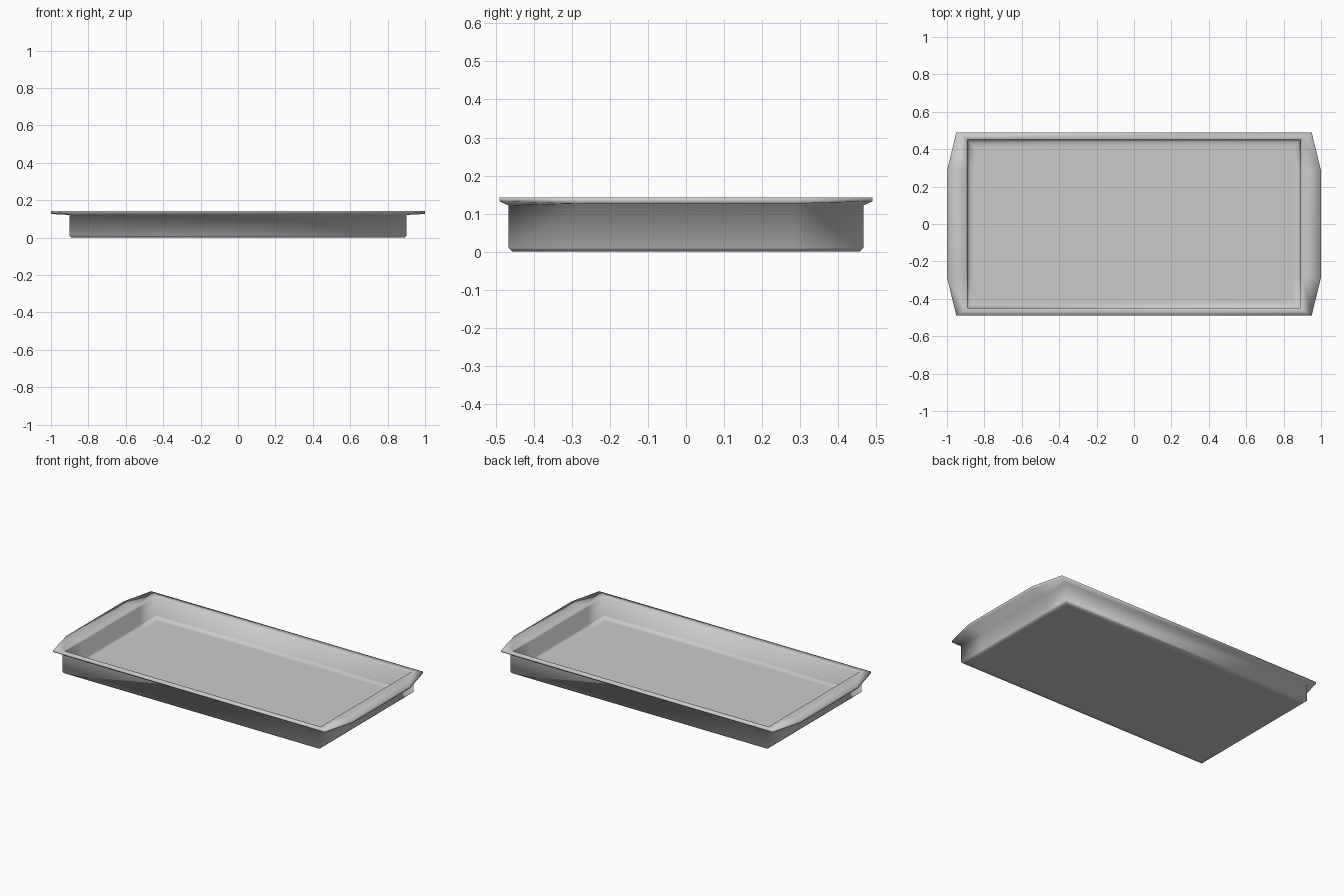
import bpy, bmesh, math

if "Cube" in bpy.data.objects:
    bpy.data.objects.remove(bpy.data.objects["Cube"])

E = 0.285  # half length of the straight part of each end

# Cross-section from underside to inner floor:
# corner x, corner y, corner z, end x, end z
profile = [
    (0.86, 0.43, 0.0, 0.86, 0.0),          # underside
    (0.89, 0.457, 0.0, 0.89, 0.0),
    (0.90, 0.467, 0.010, 0.90, 0.010),     # outer bottom chamfer
    (0.90, 0.467, 0.121, 0.90, 0.121),     # outer wall top
    (0.95, 0.49, 0.132, 1.00, 0.126),      # rim lower edge
    (0.95, 0.49, 0.142, 1.00, 0.142),      # rim upper edge
    (0.898, 0.458, 0.142, 0.898, 0.142),   # rim inner edge
    (0.89, 0.45, 0.134, 0.89, 0.134),      # inner wall top
    (0.89, 0.45, 0.022, 0.89, 0.022),      # inner wall bottom
    (0.878, 0.438, 0.010, 0.878, 0.010),   # inner floor chamfer
    (0.85, 0.41, 0.010, 0.85, 0.010),      # inner floor
]

bm = bmesh.new()
rings = []
for cx, cy, cz, ex, ez in profile:
    pts = [(cx, -cy, cz), (ex, -E, ez), (ex, E, ez), (cx, cy, cz),
           (-cx, cy, cz), (-ex, E, ez), (-ex, -E, ez), (-cx, -cy, cz)]
    rings.append([bm.verts.new(p) for p in pts])

for a, b in zip(rings, rings[1:]):
    for i in range(8):
        j = (i + 1) % 8
        bm.faces.new((a[i], a[j], b[j], b[i]))

# Close underside and inner floor with three strips each
for ring, flip in ((rings[0], True), (rings[-1], False)):
    for k in range(3):
        f = [ring[k], ring[k + 1], ring[6 - k], ring[7 - k]]
        bm.faces.new(f[::-1] if flip else f)

bmesh.ops.recalc_face_normals(bm, faces=bm.faces)
mesh = bpy.data.meshes.new("baking_tray")
bm.to_mesh(mesh)
bm.free()
tray = bpy.data.objects.new("baking_tray", mesh)
bpy.context.collection.objects.link(tray)

# Soft shading across corners and chamfers
bpy.context.view_layer.objects.active = tray
tray.select_set(True)
bpy.ops.object.shade_smooth_by_angle(angle=math.radians(95))
